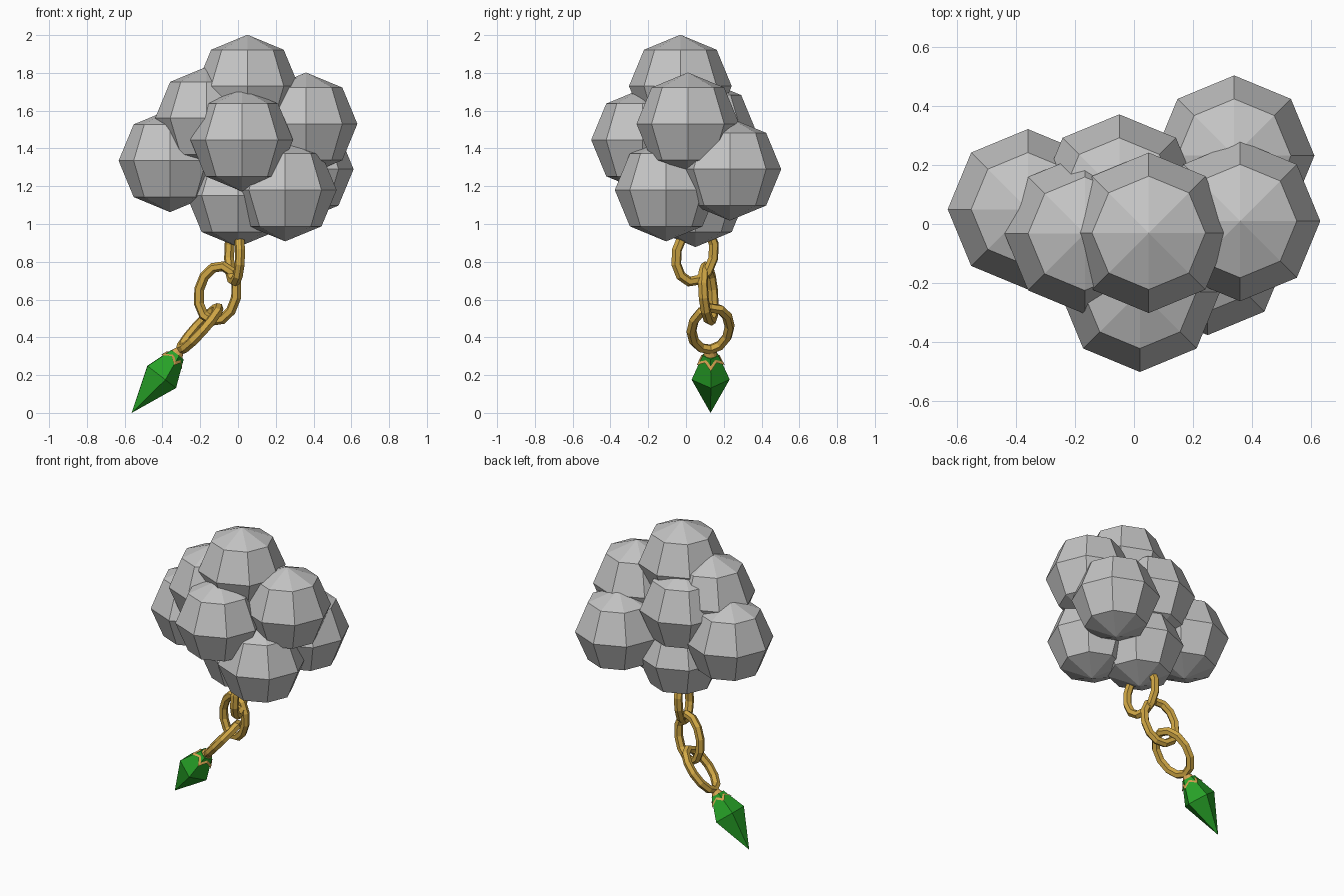
import bpy, bmesh, math
from mathutils import Vector, Matrix

if "Cube" in bpy.data.objects:
    bpy.data.objects.remove(bpy.data.objects["Cube"])


def material(name, rgb):
    m = bpy.data.materials.new(name)
    m.diffuse_color = (*rgb, 1)
    m.use_nodes = True
    m.node_tree.nodes["Principled BSDF"].inputs["Base Color"].default_value = m.diffuse_color
    return m


grey = material("light grey", (0.55, 0.55, 0.55))
gold = material("gold", (0.64, 0.39, 0.06))
bronze = material("orange gold", (0.66, 0.37, 0.08))
green = material("emerald green", (0.02, 0.36, 0.02))


def finish(bm, name, mat):
    bmesh.ops.recalc_face_normals(bm, faces=bm.faces)
    me = bpy.data.meshes.new(name)
    bm.to_mesh(me)
    bm.free()
    me.materials.append(mat)
    ob = bpy.data.objects.new(name, me)
    bpy.context.collection.objects.link(ob)
    return ob


# Cluster of faceted balls
balls = [(0.05, -0.03, 1.73), (0.36, 0.01, 1.53), (-0.36, 0.05, 1.335),
         (0.02, -0.23, 1.445), (-0.167, -0.033, 1.56), (-0.05, 0.10, 1.49),
         (0.25, -0.105, 1.18), (0.34, 0.232, 1.29), (0.0, 0.05, 1.15)]
for i, c in enumerate(balls):
    bm = bmesh.new()
    bmesh.ops.create_uvsphere(bm, u_segments=8, v_segments=4, radius=0.272,
                              matrix=Matrix.Translation(c))
    finish(bm, f"ball_{i + 1}", grey)


# Oval chain links: centre, long direction, short direction
def link(name, centre, long_dir, short_dir, a=0.148, b=0.103, r=0.027, n=12, k=6):
    L = Vector(long_dir).normalized()
    S = Vector(short_dir)
    S = (S - S.dot(L) * L).normalized()
    N = L.cross(S)
    bm = bmesh.new()
    rings = []
    for i in range(n):
        t = 2 * math.pi * i / n
        p = Vector(centre) + L * a * math.cos(t) + S * b * math.sin(t)
        out = (L * b * math.cos(t) + S * a * math.sin(t)).normalized()
        rings.append([bm.verts.new(p + r * (out * math.cos(2 * math.pi * j / k)
                                            + N * math.sin(2 * math.pi * j / k)))
                      for j in range(k)])
    for i in range(n):
        p, q = rings[i], rings[(i + 1) % n]
        for j in range(k):
            bm.faces.new((p[j], p[(j + 1) % k], q[(j + 1) % k], q[j]))
    finish(bm, name, gold)


link("chain_link_top", (-0.018, 0.048, 0.84), (0.02, -0.22, -1), (-0.28, 0.96, 0))
link("chain_link_middle", (-0.108, 0.118, 0.632), (-0.2, 0.1, -1), (0.96, -0.25, 0))
link("chain_link_bottom", (-0.203, 0.13, 0.446), (-0.67, 0.0, -0.74), (-0.14, 0.98, 0.13))


# Pendant: rings of (distance along axis, radius); radius 0 is a point
def spun(name, profile, sides, mat, phase=0.0):
    start, tip = Vector((-0.305, 0.13, 0.335)), Vector((-0.563, 0.13, 0.0))
    axis = (tip - start).normalized()
    U = Vector((0, 1, 0))
    V = axis.cross(U)
    bm = bmesh.new()
    rows = []
    for d, rad in profile:
        row = [bm.verts.new(start + axis * d + rad * (U * math.cos(t) + V * math.sin(t)))
               for t in (phase + 2 * math.pi * j / sides for j in range(sides))]
        rows.append(row)
    for p, q in zip(rows, rows[1:]):
        for j in range(sides):
            bm.faces.new((p[j], p[(j + 1) % sides], q[(j + 1) % sides], q[j]))
    bm.faces.new(rows[0])
    bm.faces.new(rows[-1])
    bmesh.ops.remove_doubles(bm, verts=bm.verts, dist=0.0005)
    return bm


# Crystal drop
finish(spun("gem", [(0.03, 0.045), (0.07, 0.062), (0.175, 0.106), (0.423, 0.0)], 5, green, 0.3),
       "gem", green)

# Crown-shaped cap with alternating points
bm = spun("gem_cap", [(0.0, 0.022), (0.045, 0.042), (0.085, 0.078)], 10, bronze, 0.3)
bm.verts.ensure_lookup_table()
axis = Vector((-0.258, 0, -0.335)).normalized()
mid = Vector((-0.305, 0.13, 0.335)) + axis * 0.085
for v in bm.verts[20:30][1::2]:
    v.co = mid + (v.co - mid) * 0.68 - axis * 0.03
finish(bm, "gem_cap", bronze)
